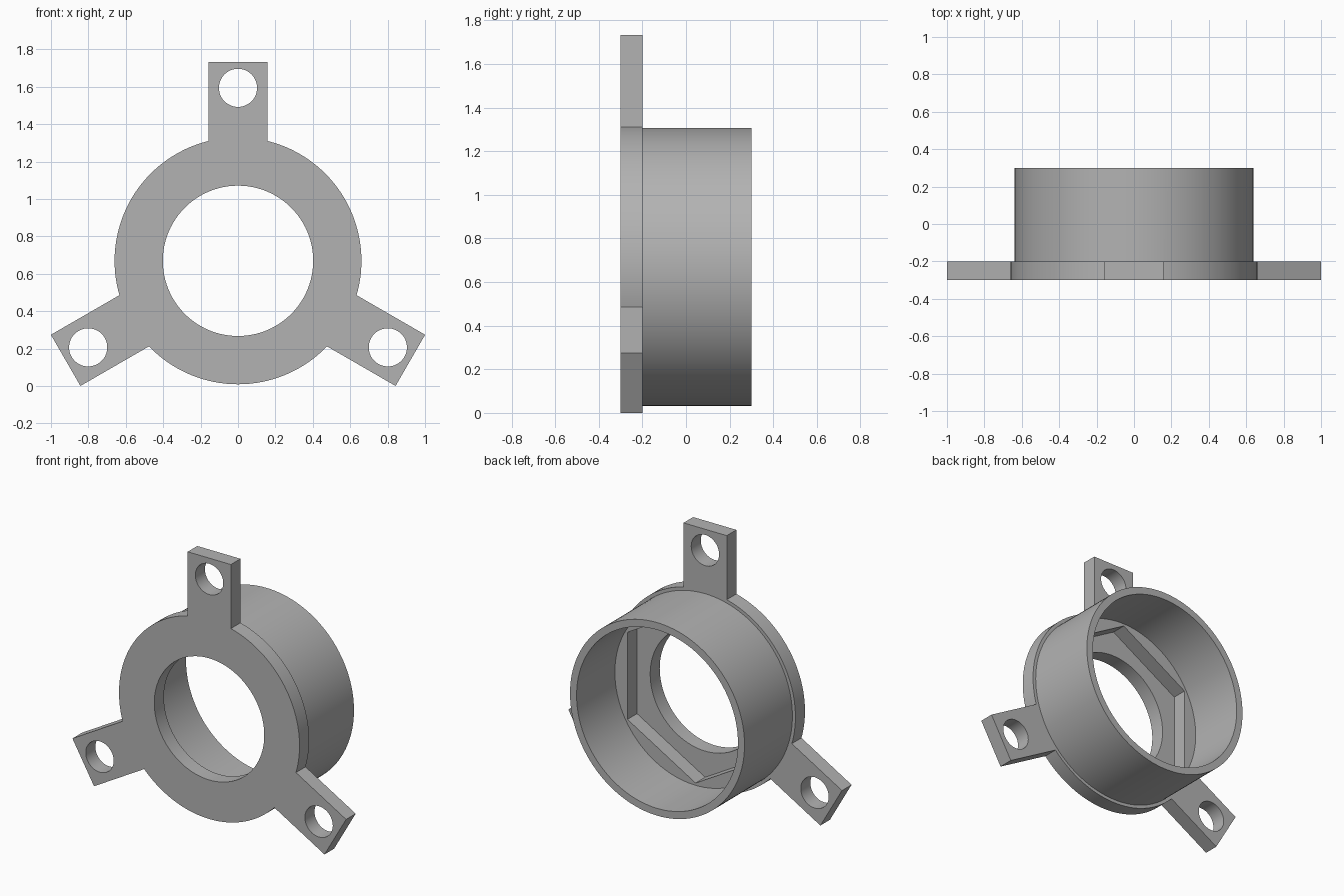
import bpy, math
from mathutils import Matrix, Vector

old = bpy.data.objects.get("Cube")
if old:
    bpy.data.objects.remove(old, do_unlink=True)

CENTRE_Z = 0.669          # height of the ring axis
FRONT, FACE, LEDGE, BACK = -0.3, -0.2, -0.1, 0.3
TAB_ANGLES = [math.radians(a) for a in (0, 120, 240)]

grey = bpy.data.materials.new("plain grey")
grey.use_nodes = True
colour = (0.45, 0.45, 0.45, 1)
grey.diffuse_color = colour
grey.node_tree.nodes["Principled BSDF"].inputs["Base Color"].default_value = colour


def finish(name):
    obj = bpy.context.object
    obj.name = name
    bpy.ops.object.transform_apply(location=True, rotation=True, scale=True)
    obj.data.materials.append(grey)
    return obj


def disc(name, radius, y0, y1, x=0, z=0, sides=96):
    """Prism along y between y0 and y1, placed relative to the ring axis."""
    bpy.ops.mesh.primitive_cylinder_add(
        vertices=sides, radius=radius, depth=y1 - y0,
        location=(x, (y0 + y1) / 2, CENTRE_Z + z), rotation=(math.pi / 2, 0, 0))
    return finish(name)


def tab(name, angle):
    """Rectangular lug reaching out from the flange."""
    inner, outer, half_width = 0.5, 1.064, 0.158
    bpy.ops.mesh.primitive_cube_add(size=1)
    obj = bpy.context.object
    obj.data.transform(
        Matrix.Translation((0, 0, CENTRE_Z)) @ Matrix.Rotation(angle, 4, 'Y')
        @ Matrix.Translation((0, (FRONT + FACE) / 2, (inner + outer) / 2))
        @ Matrix.Diagonal((2 * half_width, FACE - FRONT, outer - inner, 1)))
    return finish(name)


def combine(target, tool, operation):
    mod = target.modifiers.new(tool.name, 'BOOLEAN')
    mod.operation, mod.solver, mod.object = operation, 'EXACT', tool
    bpy.context.view_layer.objects.active = target
    bpy.ops.object.modifier_apply(modifier=mod.name)
    bpy.data.objects.remove(tool, do_unlink=True)


# Flange with three lugs and the barrel behind it
body = disc("flanged_ring", 0.66, FRONT, FACE, sides=128)
for i, angle in enumerate(TAB_ANGLES):
    combine(body, tab(f"mounting_tab_{i}", angle), 'UNION')
combine(body, disc("barrel", 0.638, FACE - 0.05, BACK, sides=128), 'UNION')

# Barrel bore, hexagonal seat and round opening
combine(body, disc("barrel_bore", 0.59, LEDGE, BACK + 0.1, sides=128), 'DIFFERENCE')
combine(body, disc("hexagon_seat", 0.575, FACE, LEDGE + 0.1, sides=6), 'DIFFERENCE')
combine(body, disc("centre_opening", 0.402, FRONT - 0.1, FACE + 0.05), 'DIFFERENCE')

# Screw holes in the lugs
for i, angle in enumerate(TAB_ANGLES):
    p = Matrix.Rotation(angle, 3, 'Y') @ Vector((0, 0, 0.925))
    combine(body, disc(f"screw_hole_{i}", 0.102, FRONT - 0.1, FACE + 0.1,
                       p.x, p.z, 48), 'DIFFERENCE')

# Smooth round walls, crisp edges
bpy.ops.object.select_all(action='DESELECT')
body.select_set(True)
bpy.context.view_layer.objects.active = body
bpy.ops.object.shade_smooth_by_angle(angle=math.radians(25))
